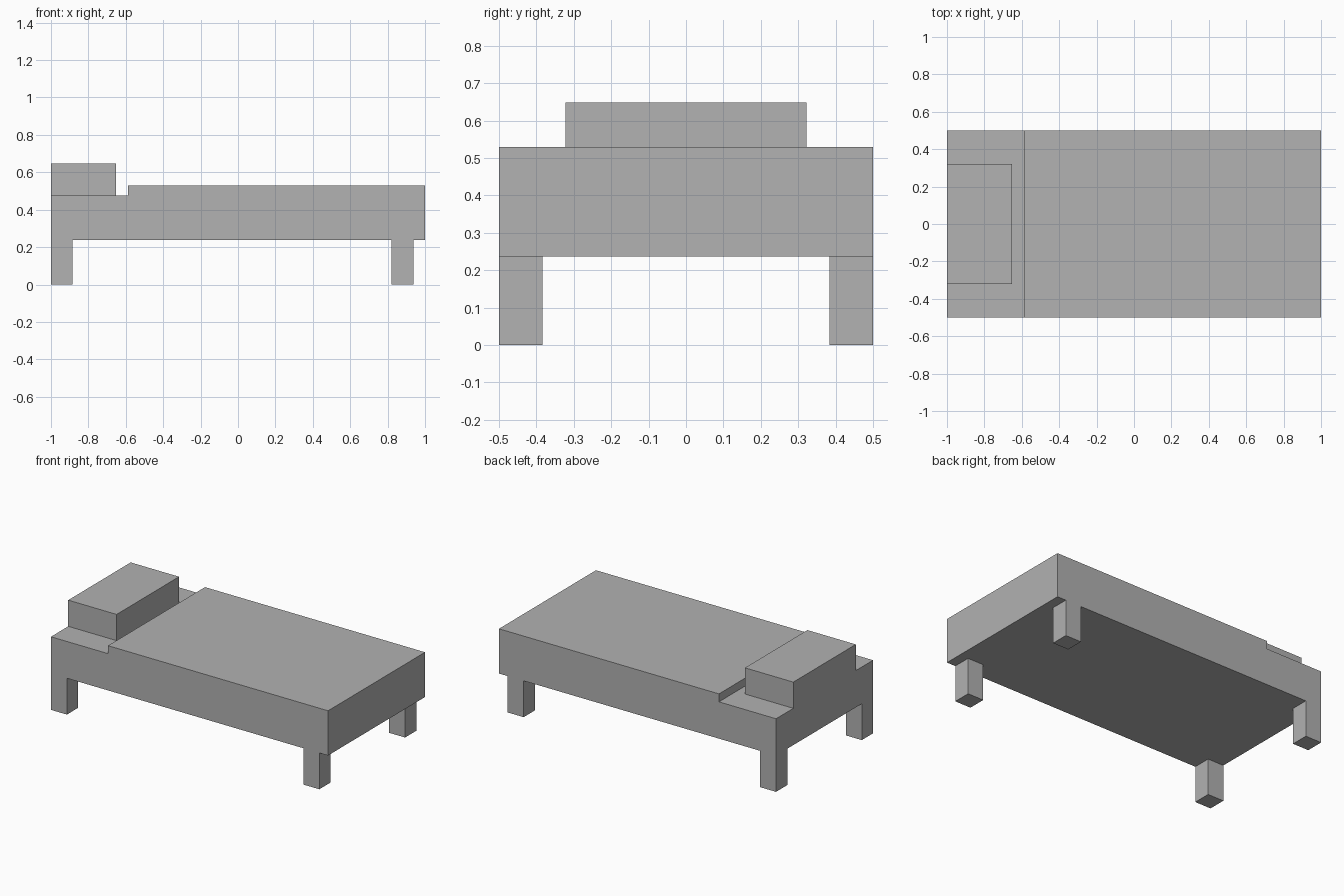
import bpy
import bmesh

cube = bpy.data.objects.get("Cube")
if cube:
    bpy.data.objects.remove(cube, do_unlink=True)

grey = bpy.data.materials.new("plain_grey")
grey.use_nodes = True
colour = (0.445, 0.445, 0.445, 1)
grey.diffuse_color = colour
grey.node_tree.nodes["Principled BSDF"].inputs["Base Color"].default_value = colour


def extrude_profile(name, profile, y0, y1):
    """Extrude an (x, z) outline along y."""
    bm = bmesh.new()
    face = bm.faces.new([bm.verts.new((x, y0, z)) for x, z in profile])
    result = bmesh.ops.extrude_face_region(bm, geom=[face])
    moved = [v for v in result["geom"] if isinstance(v, bmesh.types.BMVert)]
    bmesh.ops.translate(bm, verts=moved, vec=(0, y1 - y0, 0))
    bmesh.ops.recalc_face_normals(bm, faces=bm.faces)
    mesh = bpy.data.meshes.new(name)
    bm.to_mesh(mesh)
    bm.free()
    mesh.materials.append(grey)
    obj = bpy.data.objects.new(name, mesh)
    bpy.context.collection.objects.link(obj)
    return obj


def box(name, x0, x1, y0, y1, z0, z1):
    outline = [(x0, z0), (x1, z0), (x1, z1), (x0, z1)]
    return extrude_profile(name, outline, y0, y1)


LEG_TOP, SHEET, COVER = 0.237, 0.477, 0.529
FOLD_X = -0.588

# Mattress with the raised cover stepping down at the head end
extrude_profile("mattress_and_cover", [
    (-1, LEG_TOP), (1, LEG_TOP), (1, COVER),
    (FOLD_X, COVER), (FOLD_X, SHEET), (-1, SHEET)], -0.5, 0.5)

# Pillow
box("pillow", -1, -0.651, -0.322, 0.322, SHEET, 0.648)

# Legs: flush at the head, slightly inset at the foot
for end, x0, x1 in (("head", -1, -0.885), ("foot", 0.822, 0.937)):
    for side, y0, y1 in (("front", -0.5, -0.384), ("back", 0.384, 0.5)):
        box(f"{end}_{side}_leg", x0, x1, y0, y1, 0, LEG_TOP)
